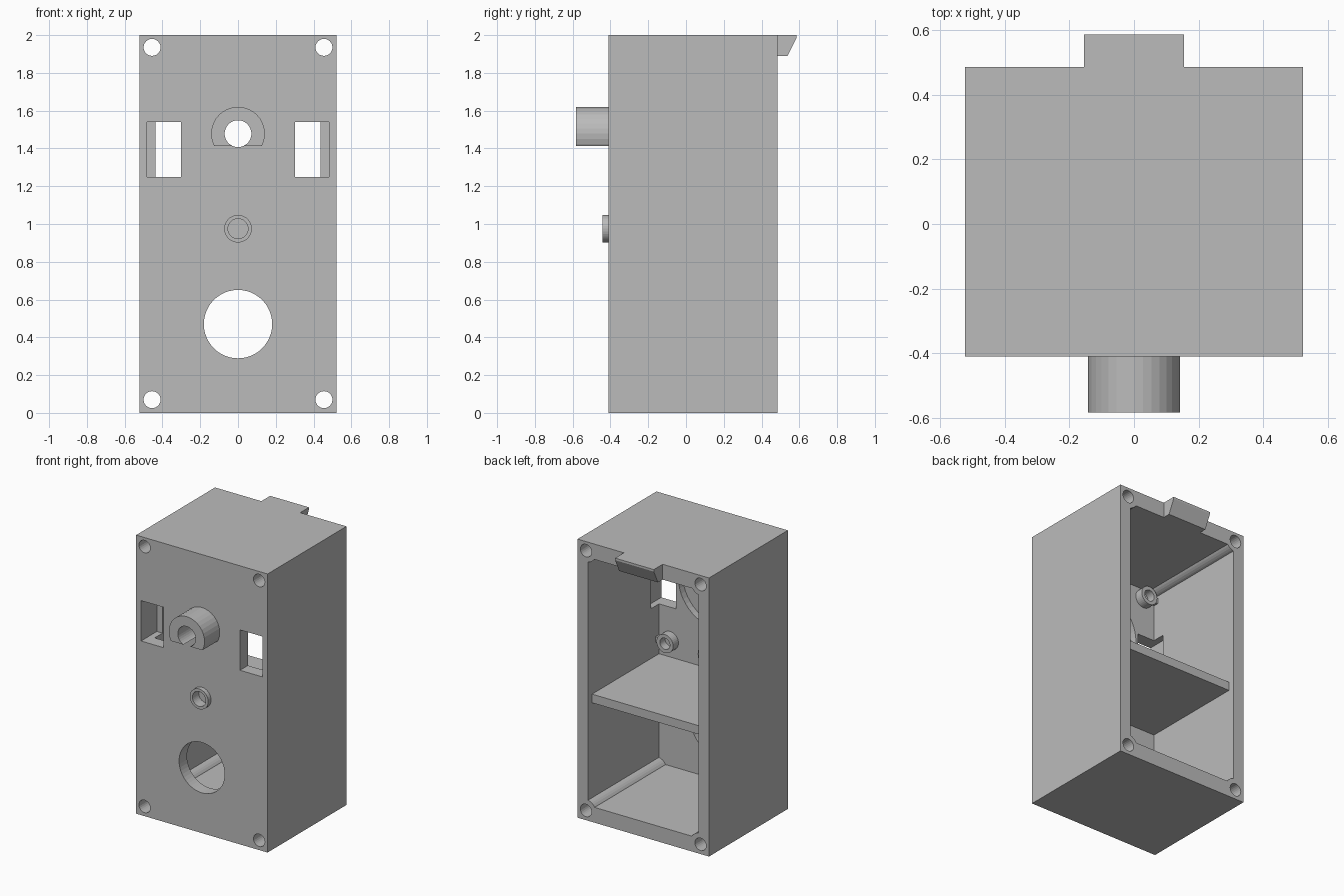
import bpy, bmesh, math
from mathutils import Matrix, Vector

cube = bpy.data.objects.get("Cube")
if cube:
    bpy.data.objects.remove(cube, do_unlink=True)

grey = bpy.data.materials.new("plain grey")
grey.use_nodes = True
COLOUR = (0.5, 0.5, 0.5, 1)
grey.diffuse_color = COLOUR
grey.node_tree.nodes["Principled BSDF"].inputs["Base Color"].default_value = COLOUR

FRONT, BACK, INNER = -0.41, 0.485, -0.32
HALF, HEIGHT = 0.522, 2.0


def finish(name, bm):
    bmesh.ops.recalc_face_normals(bm, faces=bm.faces)
    mesh = bpy.data.meshes.new(name)
    bm.to_mesh(mesh)
    bm.free()
    mesh.materials.append(grey)
    obj = bpy.data.objects.new(name, mesh)
    bpy.context.collection.objects.link(obj)
    return obj


def box(name, x0, x1, y0, y1, z0, z1):
    bm = bmesh.new()
    bmesh.ops.create_cube(bm, size=1)
    bm.transform(Matrix.Translation(((x0 + x1) / 2, (y0 + y1) / 2, (z0 + z1) / 2))
                 @ Matrix.Diagonal((x1 - x0, y1 - y0, z1 - z0, 1)))
    return finish(name, bm)


def rod(name, x, z, r, y0, y1, sides=32):
    """Cylinder lying along y."""
    bm = bmesh.new()
    bmesh.ops.create_cone(bm, cap_ends=True, segments=sides, radius1=r,
                          radius2=r, depth=y1 - y0)
    bm.transform(Matrix.Translation((x, (y0 + y1) / 2, z))
                 @ Matrix.Rotation(math.pi / 2, 4, "X"))
    return finish(name, bm)


def cut(obj, cutter):
    """Subtract a solid, then discard it."""
    mod = obj.modifiers.new("cut", "BOOLEAN")
    mod.operation, mod.solver, mod.object = "DIFFERENCE", "EXACT", cutter
    bpy.context.view_layer.update()
    graph = bpy.context.evaluated_depsgraph_get()
    mesh = bpy.data.meshes.new_from_object(obj.evaluated_get(graph))
    obj.modifiers.clear()
    obj.data = mesh
    bpy.data.objects.remove(cutter, do_unlink=True)


def tube(name, x, z, outer, inner, y0, y1):
    obj = rod(name, x, z, outer, y0, y1)
    cut(obj, rod("bore", x, z, inner, y0 - 0.1, y1 + 0.1))
    return obj


# Open-backed housing; corner screw posts are left standing in the cavity
corners = [(sx * 0.455, z) for sx in (-1, 1) for z in (0.07, 1.935)]
cavity = box("cavity", -0.438, 0.438, INNER, 0.7, 0.11, 1.89)
for x, z in corners:
    cut(cavity, rod("post", x, z, 0.08, -0.6, 0.9))
housing = box("housing", -HALF, HALF, FRONT, BACK, 0, HEIGHT)
cut(housing, cavity)
for x, z in corners:
    cut(housing, rod("screw_hole", x, z, 0.045, -0.7, 0.7, 24))

# Front openings: side windows, shaft bore with rear recess, button, large hole
for s in (-1, 1):
    a, b = sorted((s * 0.303, s * 0.483))
    cut(housing, box("window", a, b, -0.6, -0.23, 1.25, 1.54))
cut(housing, rod("recess", 0, 1.478, 0.285, INNER - 0.05, -0.2, 48))
cut(housing, rod("shaft_bore", 0, 1.478, 0.071, -0.6, -0.2))
cut(housing, rod("button_bore", 0, 0.975, 0.053, -0.6, -0.37))
cut(housing, rod("large_hole", 0, 0.47, 0.181, -0.6, -0.2, 48))

# Hollow shaft with a flat underside
shaft = tube("hollow_shaft", 0, 1.478, 0.142, 0.071, -0.582, FRONT)
cut(shaft, box("flat", -0.3, 0.3, -0.7, -0.3, 1.2, 1.412))

# Button collar and its rear pad
tube("button_collar", 0, 0.975, 0.073, 0.053, -0.442, FRONT)
rod("button_pad", 0, 0.99, 0.11, INNER - 0.01, INNER + 0.03)

# Shelf dividing the inside
box("shelf", -0.445, 0.445, INNER - 0.01, 0.44, 0.83, 0.892)

# Mounting bosses behind the front wall, each tied to the side wall by a rib
for side, s in (("right", -1), ("left", 1)):
    for level, z in (("lower", 1.01), ("upper", 1.82)):
        tube(f"{level}_{side}_boss", s * 0.35, z, 0.066, 0.04, INNER - 0.01, INNER + 0.06)
        a, b = sorted((s * 0.41, s * 0.445))
        box(f"{level}_{side}_rib", a, b, INNER - 0.01, INNER + 0.04, z - 0.02, z + 0.02)

# Wedge-shaped latch tab on the rear top edge
bm = bmesh.new()
profile = [(BACK, 1.89), (0.538, 1.89), (0.585, 1.985), (0.585, HEIGHT), (BACK, HEIGHT)]
face = bm.faces.new([bm.verts.new((-0.154, y, z)) for y, z in profile])
ext = bmesh.ops.extrude_face_region(bm, geom=[face])
bmesh.ops.translate(bm, vec=Vector((0.308, 0, 0)),
                    verts=[v for v in ext["geom"] if isinstance(v, bmesh.types.BMVert)])
finish("latch_tab", bm)
